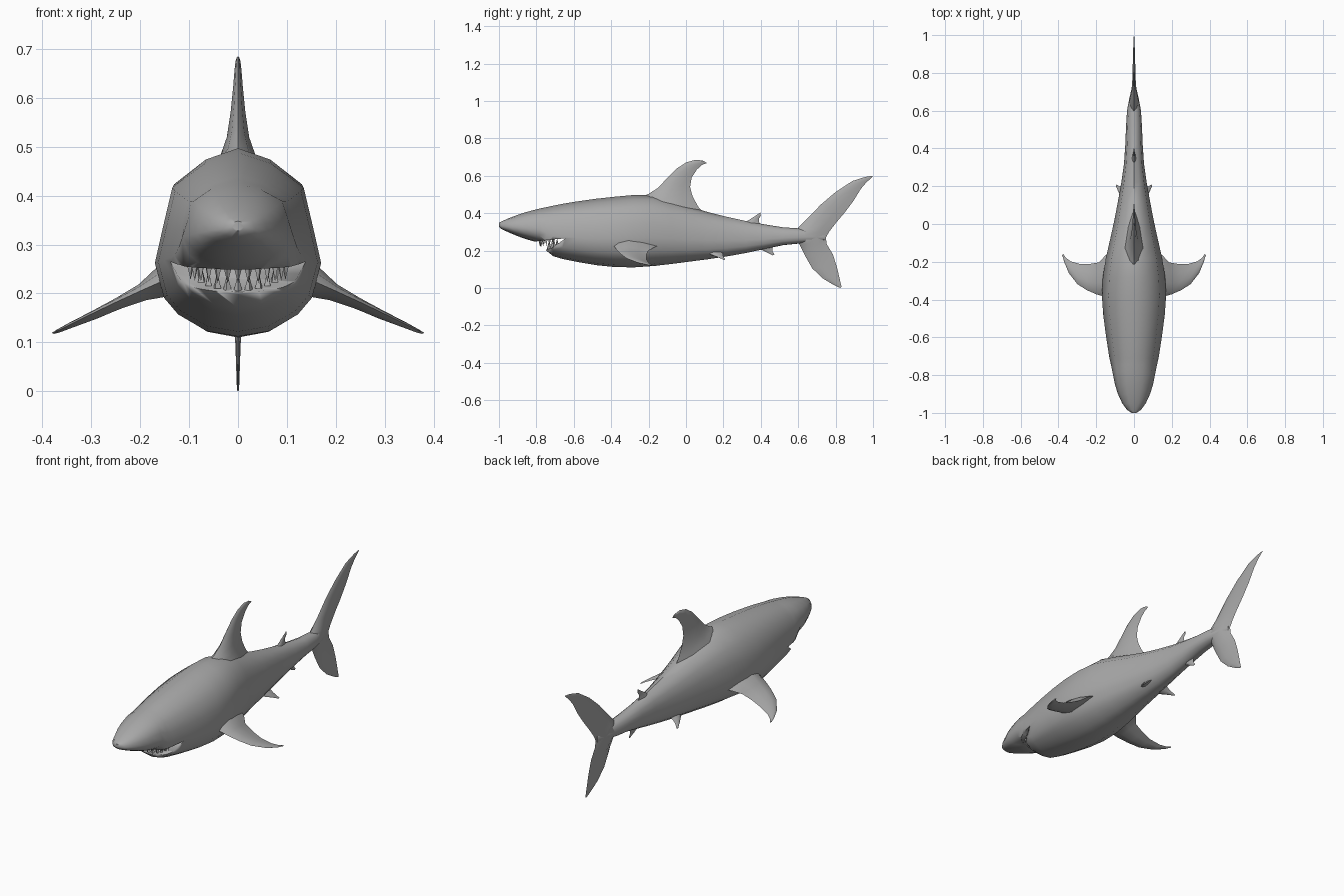
import bpy, bmesh, math
from mathutils import Vector

grey = bpy.data.materials.new("shark grey")
grey.diffuse_color = (0.40, 0.40, 0.40, 1)


def finish(bm, name, angle=45):
    bmesh.ops.recalc_face_normals(bm, faces=bm.faces)
    me = bpy.data.meshes.new(name)
    bm.to_mesh(me)
    bm.free()
    ob = bpy.data.objects.new(name, me)
    bpy.context.collection.objects.link(ob)
    me.materials.append(grey)
    bpy.ops.object.select_all(action='DESELECT')
    ob.select_set(True)
    bpy.context.view_layer.objects.active = ob
    bpy.ops.object.shade_smooth_by_angle(angle=math.radians(angle))
    return ob


def loft(name, rings, angle=45):
    """Closed skin through rings with equal point counts."""
    bm = bmesh.new()
    vr = [[bm.verts.new(p) for p in r] for r in rings]
    n = len(vr[0])
    for a, b in zip(vr, vr[1:]):
        for i in range(n):
            bm.faces.new((a[i], a[(i + 1) % n], b[(i + 1) % n], b[i]))
    bm.faces.new(vr[0])
    bm.faces.new(vr[-1])
    return finish(bm, name, angle)


FOIL = [(0, 0), (.1, .55), (.35, 1), (.7, .6), (1, 0)]


def fin(name, sections, normal):
    """Fin from (leading point, trailing point, half thickness) sections."""
    normal = Vector(normal).normalized()
    rings = []
    for lead, trail, t in sections:
        L, T = Vector(lead), Vector(trail)
        up = [L.lerp(T, f) + normal * t * h for f, h in FOIL]
        down = [L.lerp(T, f) - normal * t * h for f, h in FOIL[3:0:-1]]
        rings.append(up + down)
    return loft(name, rings, 60)


def flat_fin(name, rows):
    """Upright fin on the centre line: lead y, z, trail y, z, half thickness."""
    return fin(name, [((0, a, b), (0, c, d), t) for a, b, c, d, t in rows], (1, 0, 0))


# Body: stations of y, top z, bottom z, half width
STATIONS = [
    (-1.0, .348, .328, .012), (-.985, .356, .314, .036), (-.95, .372, .298, .062),
    (-.9, .391, .277, .085), (-.85, .407, .259, .101), (-.785, .424, .242, .114),
    (-.745, .432, .198, .122), (-.71, .440, .170, .130), (-.66, .450, .155, .138),
    (-.58, .463, .139, .150), (-.48, .477, .122, .163), (-.38, .488, .112, .170),
    (-.28, .497, .110, .165), (-.18, .496, .117, .149), (-.08, .467, .128, .126),
    (.02, .435, .141, .104), (.12, .405, .154, .085), (.22, .380, .169, .067),
    (.32, .358, .187, .053), (.42, .340, .208, .046), (.52, .324, .229, .042),
    (.60, .319, .237, .037), (.67, .310, .245, .024), (.74, .295, .255, .006)]
HALF = [(0, 1), (.4, .94), (.79, .81), (.9, .6), (1, .4), (.89, .21), (.72, .12), (.38, .03), (0, 0)]
OUTLINE = HALF + [(-u, v) for u, v in HALF[-2:0:-1]]
body = loft("body", [[(u * w, y, lo + v * (hi - lo)) for u, v in OUTLINE]
                     for y, hi, lo, w in STATIONS])

# Mouth: wedge cut right across the head
wedge = [(-.90, .249), (-.80, .249), (-.72, .259), (-.645, .265),
         (-.68, .240), (-.73, .209), (-.78, .194), (-.90, .194)]
cutter = loft("mouth_cutter", [[(x, y, z) for y, z in wedge] for x in (-.3, .3)])
cutter.hide_render = True
cut = body.modifiers.new("mouth", 'BOOLEAN')
cut.operation = 'DIFFERENCE'
cut.solver = 'EXACT'
cut.object = cutter
bpy.context.view_layer.objects.active = body
bpy.ops.object.modifier_apply(modifier=cut.name)
bpy.data.objects.remove(cutter)


# Teeth: small pointed cones along the jaw arcs
def teeth(name, count, rx, ry, y0, root, height):
    bm = bmesh.new()
    for i in range(count):
        a = math.radians(-72 + 144 * i / (count - 1))
        x, y = rx * math.sin(a), y0 - ry * math.cos(a)
        z = root(y)
        tip = bm.verts.new((x, y, z + height))
        base = [bm.verts.new((x + .009 * math.cos(a + k * math.pi / 2),
                              y + .009 * math.sin(a + k * math.pi / 2), z)) for k in range(4)]
        bm.faces.new(base)
        for k in range(4):
            bm.faces.new((base[k], base[(k + 1) % 4], tip))
    finish(bm, name, 20)


teeth("upper_teeth", 13, .102, .100, -.680, lambda y: .256 + .12 * (y + .78), -.036)
teeth("lower_teeth", 11, .088, .068, -.668, lambda y: .203 + .55 * (y + .74), .034)

# Upright fins
flat_fin("dorsal_fin", [
    (-.29, .465, .10, .395, .062), (-.20, .503, .065, .435, .037), (-.15, .535, .035, .49, .023),
    (-.10, .588, .022, .54, .015), (-.05, .638, .030, .59, .010), (0, .671, .058, .633, .007),
    (.05, .685, .085, .658, .005), (.09, .681, .112, .668, .003)])
flat_fin("tail_fin", [
    (.825, .000, .832, .006, .002), (.79, .016, .826, .03, .003), (.73, .052, .818, .065, .004),
    (.675, .105, .806, .115, .006), (.635, .175, .785, .18, .010), (.605, .237, .752, .235, .022),
    (.57, .28, .748, .27, .030), (.60, .322, .765, .30, .022), (.65, .372, .802, .348, .012),
    (.72, .445, .850, .405, .009), (.80, .513, .895, .465, .007), (.89, .572, .935, .530, .005),
    (.96, .594, .965, .565, .003), (1.0, .600, .995, .592, .001)])
flat_fin("rear_dorsal_fin", [
    (.30, .345, .41, .325, .014), (.335, .362, .390, .352, .007),
    (.37, .385, .390, .372, .004), (.397, .404, .400, .385, .002)])
flat_fin("anal_fin", [
    (.37, .220, .47, .232, .014), (.405, .203, .462, .212, .007),
    (.435, .188, .462, .196, .004), (.465, .174, .474, .180, .002)])

# Paired fins on both sides
for side, s in (("left", 1), ("right", -1)):
    rows = [((.10, -.42, .235), (.09, -.13, .230), .050),
            ((.155, -.385, .225), (.150, -.165, .220), .032),
            ((.20, -.372, .205), (.185, -.203, .198), .018),
            ((.25, -.350, .182), (.235, -.212, .175), .012),
            ((.30, -.318, .158), (.285, -.212, .152), .009),
            ((.345, -.260, .136), (.335, -.198, .134), .006),
            ((.368, -.205, .124), (.362, -.178, .124), .004),
            ((.380, -.165, .119), (.374, -.158, .119), .002)]
    fin(side + "_pectoral_fin", [((s * l[0], *l[1:]), (s * t[0], *t[1:]), th)
                                 for l, t, th in rows], (s * .45, 0, .9))
    rows = [((.035, .09, .195), (.035, .20, .200), .014),
            ((.065, .135, .178), (.062, .196, .182), .008),
            ((.082, .168, .166), (.078, .200, .168), .005),
            ((.096, .202, .151), (.092, .210, .153), .002)]
    fin(side + "_pelvic_fin", [((s * l[0], *l[1:]), (s * t[0], *t[1:]), th)
                               for l, t, th in rows], (s * .6, 0, .8))
